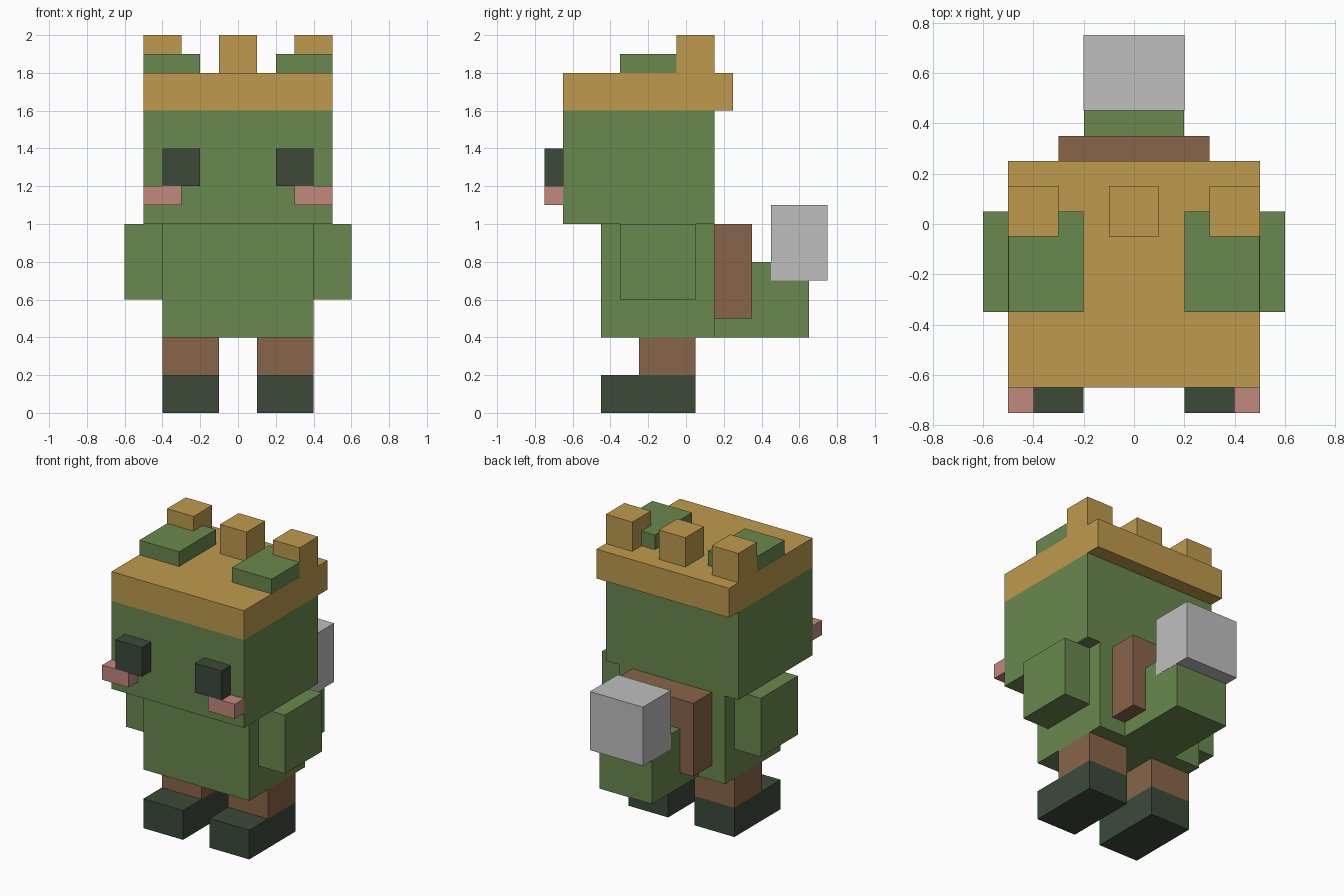
import bpy
import bmesh

cube = bpy.data.objects.get("Cube")
if cube:
    bpy.data.objects.remove(cube, do_unlink=True)


def linear(c):
    c /= 255
    return c / 12.92 if c <= 0.04045 else ((c + 0.055) / 1.055) ** 2.4


def material(name, rgb):
    colour = (*[linear(c) for c in rgb], 1)
    mat = bpy.data.materials.new(name)
    mat.use_nodes = True
    mat.diffuse_color = colour
    bsdf = next(n for n in mat.node_tree.nodes if n.type == 'BSDF_PRINCIPLED')
    bsdf.inputs["Base Color"].default_value = colour
    return mat


green = material("leaf green", (106, 136, 78))
gold = material("straw gold", (191, 154, 77))
dark = material("dark green", (60, 74, 58))
brown = material("leather brown", (137, 101, 72))
pink = material("blush pink", (193, 136, 124))
grey = material("light grey", (191, 191, 191))


def box(name, mat, x, y, z):
    """Axis-aligned box from (low, high) ranges."""
    bm = bmesh.new()
    bmesh.ops.create_cube(bm, size=1)
    centre = [sum(r) / 2 for r in (x, y, z)]
    for v in bm.verts:
        for i, r in enumerate((x, y, z)):
            v.co[i] *= r[1] - r[0]
    mesh = bpy.data.meshes.new(name)
    bm.to_mesh(mesh)
    bm.free()
    mesh.materials.append(mat)
    obj = bpy.data.objects.new(name, mesh)
    obj.location = centre
    bpy.context.collection.objects.link(obj)


def pair(name, mat, x, y, z):
    """Matching boxes on both sides; x is given for the left (+x) side."""
    box("left_" + name, mat, x, y, z)
    box("right_" + name, mat, (-x[1], -x[0]), y, z)


# Head and hair
box("head", green, (-0.5, 0.5), (-0.65, 0.15), (1.0, 1.6))
box("hair", gold, (-0.5, 0.5), (-0.65, 0.25), (1.6, 1.8))
box("middle_hair_tuft", gold, (-0.1, 0.1), (-0.05, 0.15), (1.8, 2.0))
pair("hair_tuft", gold, (0.3, 0.5), (-0.05, 0.15), (1.8, 2.0))
pair("ear", green, (0.2, 0.499), (-0.35, 0.05), (1.8, 1.9))

# Face
pair("eye", dark, (0.2, 0.4), (-0.75, -0.65), (1.2, 1.4))
pair("cheek", pink, (0.3, 0.5), (-0.75, -0.65), (1.1, 1.2))

# Body and limbs
box("body", green, (-0.4, 0.4), (-0.45, 0.15), (0.4, 1.0))
pair("arm", green, (0.4, 0.6), (-0.35, 0.05), (0.6, 1.0))
pair("leg", brown, (0.1, 0.4), (-0.25, 0.05), (0.2, 0.4))
pair("foot", dark, (0.1, 0.4), (-0.45, 0.05), (0.0, 0.2))

# Backpack and tail with its block tip
box("backpack", brown, (-0.3, 0.3), (0.15, 0.35), (0.5, 1.0))
box("tail", green, (-0.199, 0.199), (0.15, 0.65), (0.4, 0.8))
box("tail_tip", grey, (-0.2, 0.2), (0.45, 0.75), (0.7, 1.1))
